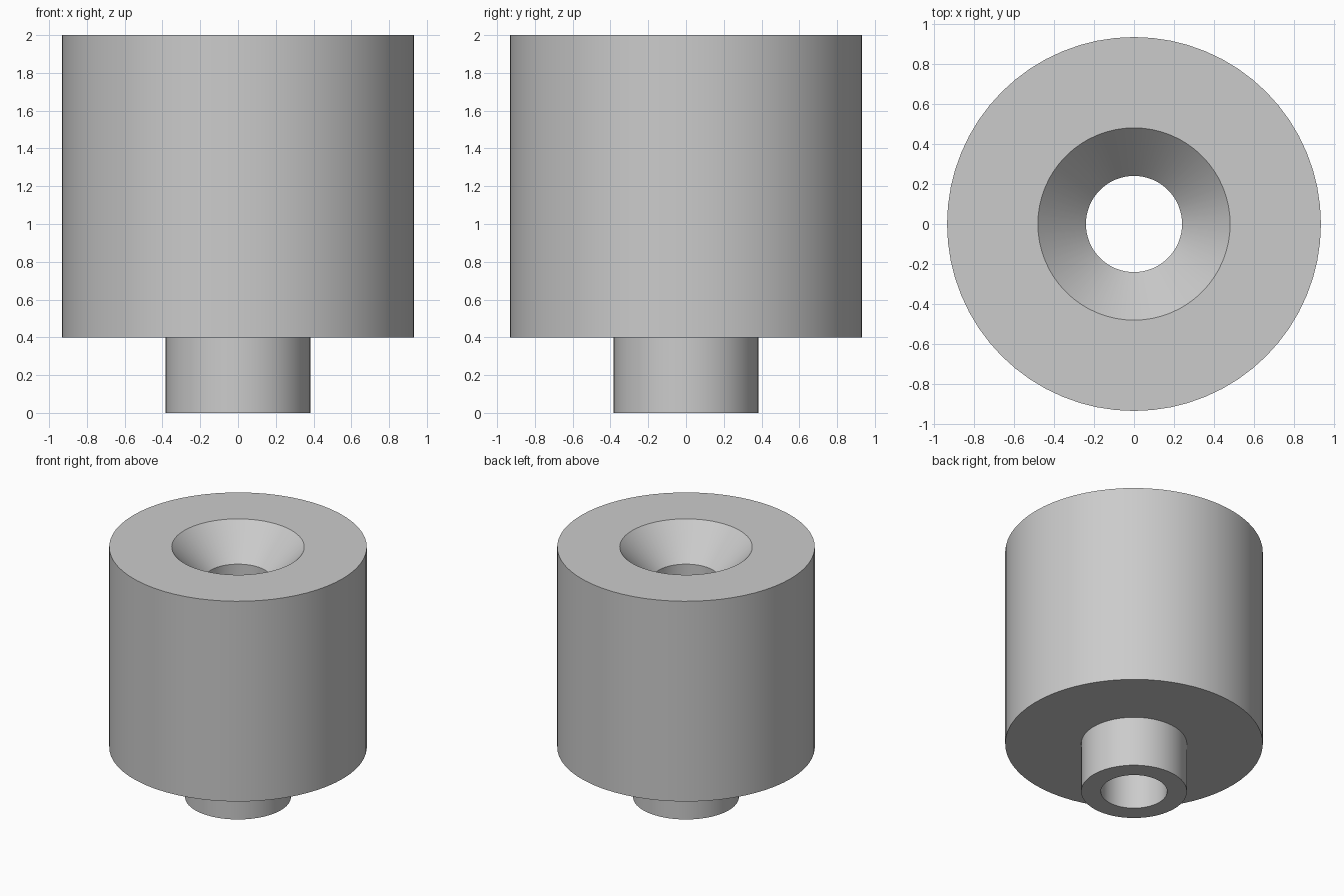
import bpy
import bmesh
import math

cube = bpy.data.objects.get("Cube")
if cube:
    bpy.data.objects.remove(cube, do_unlink=True)

SEGMENTS = 64
BODY_R, STEM_R, BORE_R, SINK_R = 0.933, 0.383, 0.24, 0.48
HEIGHT, STEM_H, SINK_DEPTH = 2.0, 0.4, 0.25

# Plain grey finish
grey = bpy.data.materials.new("plain grey")
grey.use_nodes = True
colour = (0.6, 0.6, 0.6, 1)
grey.diffuse_color = colour
grey.node_tree.nodes["Principled BSDF"].inputs["Base Color"].default_value = colour


def lathe(name, profile):
    """Revolve a closed (radius, height) profile around z."""
    bm = bmesh.new()
    verts = [bm.verts.new((r, 0, z)) for r, z in profile]
    edges = [bm.edges.new((a, b)) for a, b in zip(verts, verts[1:] + verts[:1])]
    bmesh.ops.spin(bm, geom=verts + edges, cent=(0, 0, 0), axis=(0, 0, 1),
                   angle=math.tau, steps=SEGMENTS, use_merge=True)
    bmesh.ops.remove_doubles(bm, verts=bm.verts, dist=0.0001)
    bmesh.ops.recalc_face_normals(bm, faces=bm.faces)
    mesh = bpy.data.meshes.new(name)
    bm.to_mesh(mesh)
    bm.free()
    mesh.materials.append(grey)
    obj = bpy.data.objects.new(name, mesh)
    bpy.context.collection.objects.link(obj)
    bpy.ops.object.select_all(action='DESELECT')
    obj.select_set(True)
    bpy.context.view_layer.objects.active = obj
    bpy.ops.object.shade_smooth_by_angle(angle=math.radians(30))
    return obj


# Stepped bushing: narrow stem, wide body, countersunk through bore
lathe("stepped_bushing", [
    (BORE_R, 0),
    (STEM_R, 0),
    (STEM_R, STEM_H),
    (BODY_R, STEM_H),
    (BODY_R, HEIGHT),
    (SINK_R, HEIGHT),
    (BORE_R, HEIGHT - SINK_DEPTH),
])
